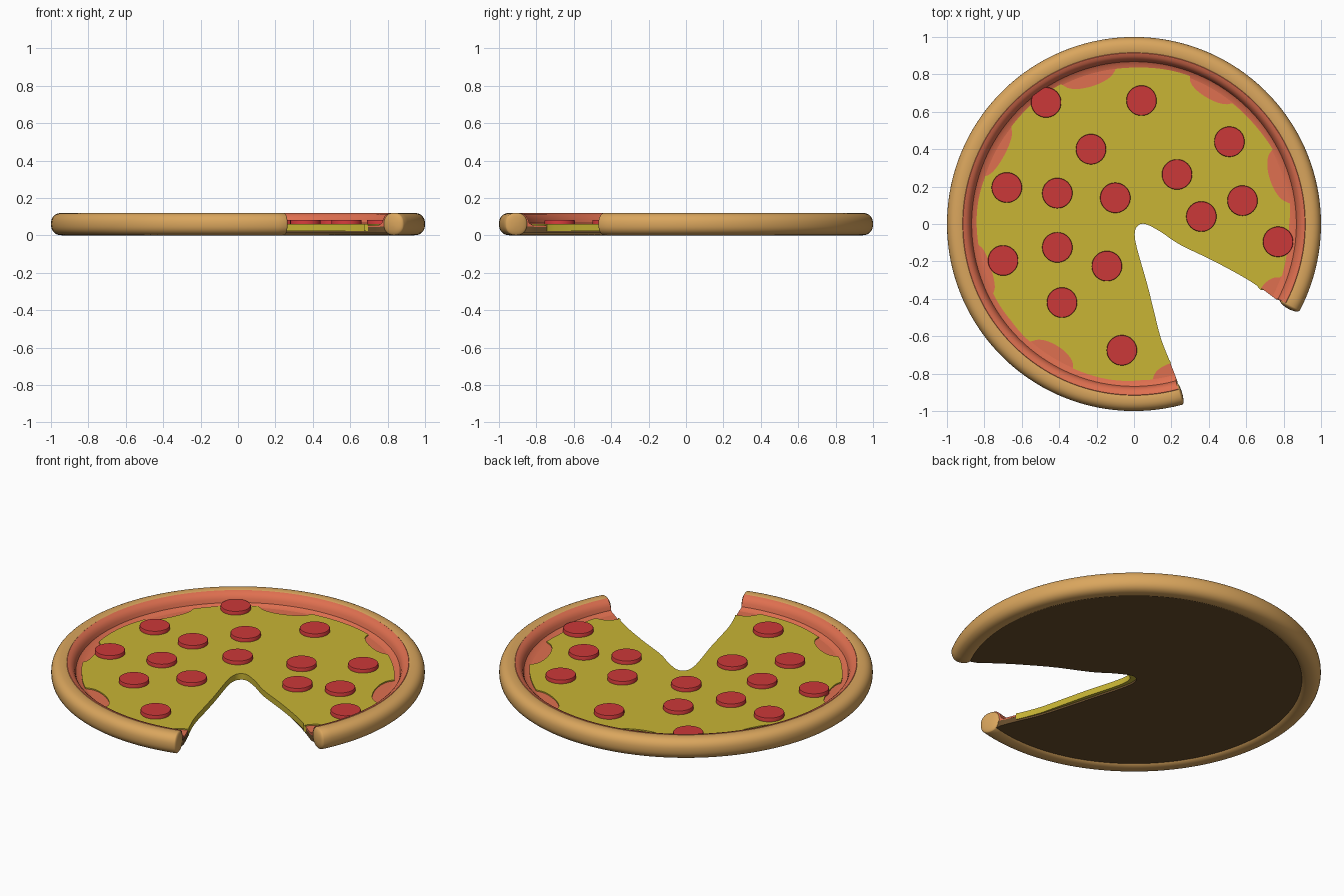
import bpy, bmesh, math
from mathutils import Vector

if "Cube" in bpy.data.objects:
    bpy.data.objects.remove(bpy.data.objects["Cube"])

A0, A1 = -27.5, 285.0   # crust runs counter-clockwise between these angles


def material(name, rgb):
    m = bpy.data.materials.new(name)
    m.diffuse_color = (*rgb, 1)
    m.use_nodes = True
    m.node_tree.nodes["Principled BSDF"].inputs["Base Color"].default_value = m.diffuse_color
    return m


DOUGH = material("dough", (0.70, 0.38, 0.11))
BROWN = material("baked_base", (0.14, 0.075, 0.025))
RED = material("sauce", (0.74, 0.16, 0.08))
YELLOW = material("cheese", (0.58, 0.46, 0.035))
MEAT = material("pepperoni", (0.60, 0.04, 0.04))


def finish(name, bm, mat, angle=40):
    bmesh.ops.recalc_face_normals(bm, faces=bm.faces)
    me = bpy.data.meshes.new(name)
    bm.to_mesh(me)
    bm.free()
    ob = bpy.data.objects.new(name, me)
    bpy.context.collection.objects.link(ob)
    me.materials.append(mat)
    bpy.ops.object.select_all(action='DESELECT')
    ob.select_set(True)
    bpy.context.view_layer.objects.active = ob
    bpy.ops.object.shade_smooth_by_angle(angle=math.radians(angle))
    return ob


def loft(name, rings, mat):
    bm = bmesh.new()
    vs = [[bm.verts.new(p) for p in r] for r in rings]
    n = len(vs[0])
    for a, b in zip(vs, vs[1:]):
        for i in range(n):
            bm.faces.new((a[i], a[(i + 1) % n], b[(i + 1) % n], b[i]))
    bm.faces.new(vs[0])
    bm.faces.new(vs[-1])
    return finish(name, bm, mat)


def polar(r, deg, z=0.0):
    a = math.radians(deg)
    return Vector((r * math.cos(a), r * math.sin(a), z))


# Curved edge where the slice was removed
CUT = [Vector(p) for p in [(.246, -.88), (.2, -.755), (.145, -.615), (.105, -.46), (.07, -.32), (.016, -.13),
                           (.004, -.05), (.02, -.01), (.06, 0), (.14, -.04), (.245, -.11),
                           (.43, -.2), (.62, -.305), (.78, -.417)]]


def cut_edge(inset, rmax):
    pts, n = [], len(CUT)
    for i in range(n - 1):
        p0, p1, p2, p3 = (CUT[min(max(i + k, 0), n - 1)] for k in (-1, 0, 1, 2))
        for s in range(5):
            t = s / 5
            p = 0.5 * (2 * p1 + (p2 - p0) * t + (2 * p0 - 5 * p1 + 4 * p2 - p3) * t * t
                       + (3 * p1 - p0 - 3 * p2 + p3) * t ** 3)
            if p.length > rmax:
                continue
            away = (p - Vector((.35, -.35))).normalized()
            pts.append(p + away * inset * max(0, 1 - p.length / .85))
    return pts


def slab(name, radius, inset, z0, z1, mat, rmax, steps=300):
    pts = [polar(radius(a), a).to_2d() for a in
           (A0 + (A1 - A0) * i / steps for i in range(steps + 1))]
    pts += cut_edge(inset, rmax)
    return loft(name, [[(p.x, p.y, z) for p in pts] for z in (z0, z1)], mat)


# Crust: rounded section swept around, tapering into round ends
rings, N = [], 120
steps = [(A0 - 1.3 * math.sin(t), max(.12, math.cos(t))) for t in
         (math.pi / 2 * (1 - i / 6) for i in range(7))]
start = [(a, s) for a, s in steps]
end = [(A1 + (A0 - a) * .7, s) for a, s in reversed(steps)]
middle = [(A0 + (A1 - A0) * i / N, 1) for i in range(1, N)]
for ang, s in start + middle + end:
    ring = []
    for k in range(32):
        t = 2 * math.pi * k / 32
        c, d = math.cos(t), math.sin(t)
        e = 2 / 2.3
        u = math.copysign(abs(c) ** e, c)
        w = math.copysign(abs(d) ** e, d)
        ring.append(polar(.94 + .06 * s * u, ang, .06 + .06 * s * w))
    rings.append(ring)
loft("crust", rings, DOUGH)

# Flat baked base and sauce layer
slab("base", lambda a: .905, .035, .013, .046, BROWN, .88)
slab("sauce_layer", lambda a: .885, .02, .044, .053, RED, .87)

# Sauce climbing the inner wall of the crust
prof = [(.83, .052), (.852, .056), (.868, .066), (.874, .085), (.882, .1), (.897, .113),
        (.914, .1185), (.925, .11), (.91, .05)]
loft("sauce_rim", [[polar(r, A0 + (A1 - A0) * i / N, z) for r, z in prof] for i in range(N + 1)], RED)

# Cheese: scalloped border with a few larger bites (angle, half width, depth)
BITES = [(107, 10, .07), (60, 9, .06), (18, 10, .075), (152, 10, .055), (197, 9, .04),
         (238, 9, .07), (285, 8, .07), (332, 8, .08), (-28, 8, .08)]


def cheese_radius(a):
    r = .83 + .014 * abs(math.sin(math.radians(a * 3.3))) + .006 * math.sin(math.radians(a * 7))
    for c, w, d in BITES:
        q = (a - c) / w
        if abs(q) < 1:
            r = min(r, .84 - d * math.sqrt(1 - q * q))
    return r


slab("cheese", cheese_radius, 0, .024, .06, YELLOW, .78, 420)

# Pepperoni slices
SPOTS = [(-.47, .65), (.04, .66), (-.23, .4), (.51, .44), (.23, .265), (-.68, .195), (-.41, .165),
         (-.1, .14), (.58, .125), (.36, .04), (.77, -.095), (-.7, -.195), (-.41, -.125),
         (-.145, -.225), (-.385, -.42), (-.065, -.675)]
for i, (x, y) in enumerate(SPOTS):
    loft(f"pepperoni_{i + 1}",
         [[Vector((x, y, z)) + polar(r, k * 7.5) for k in range(48)]
          for r, z in ((.081, .05), (.081, .078), (.079, .081))], MEAT)
